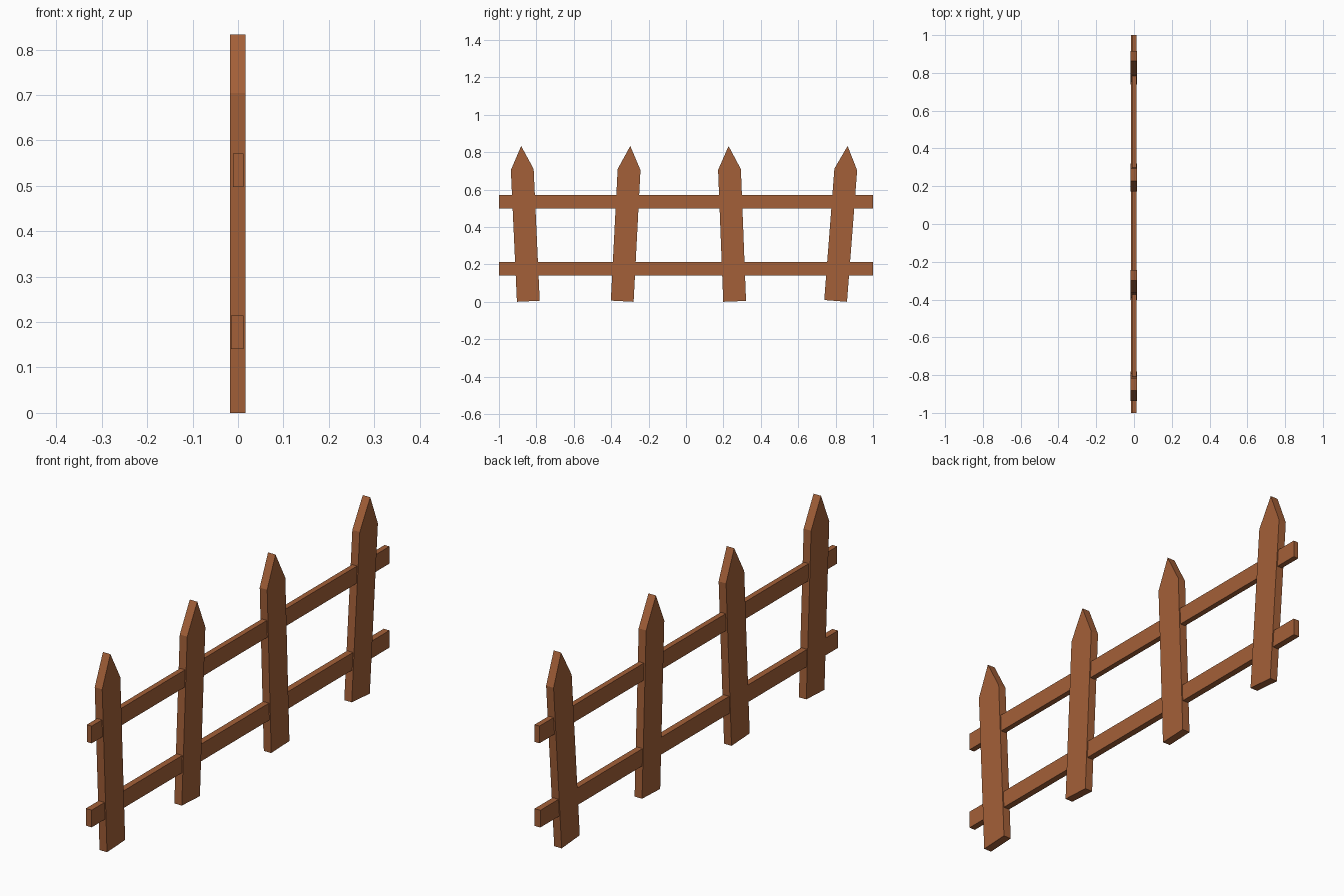
import bpy, bmesh, math
from mathutils import Matrix

if "Cube" in bpy.data.objects:
    bpy.data.objects.remove(bpy.data.objects["Cube"])

wood = bpy.data.materials.new("warm brown wood")
wood.diffuse_color = (0.37, 0.117, 0.04, 1)
wood.use_nodes = True
wood.node_tree.nodes["Principled BSDF"].inputs["Base Color"].default_value = wood.diffuse_color


def plank(name, profile, x0, x1):
    """Extrude a (y, z) profile from x0 to x1."""
    bm = bmesh.new()
    face = bm.faces.new([bm.verts.new((x0, y, z)) for y, z in profile])
    ext = bmesh.ops.extrude_face_region(bm, geom=[face])
    verts = [v for v in ext["geom"] if isinstance(v, bmesh.types.BMVert)]
    bmesh.ops.translate(bm, verts=verts, vec=(x1 - x0, 0, 0))
    bmesh.ops.recalc_face_normals(bm, faces=bm.faces)
    mesh = bpy.data.meshes.new(name)
    bm.to_mesh(mesh)
    bm.free()
    mesh.materials.append(wood)
    obj = bpy.data.objects.new(name, mesh)
    bpy.context.collection.objects.link(obj)
    return obj


# Pointed pickets: foot position along the fence and lean (positive leans to +y)
W, SHOULDER, TIP = 0.061, 0.705, 0.831
picket_profile = [(-W, 0), (W, 0), (W, SHOULDER), (0, TIP), (-W, SHOULDER)]
for i, (y, lean) in enumerate([(-0.843, -0.046), (-0.341, 0.052),
                               (0.26, -0.039), (0.80, 0.077)]):
    picket = plank(f"picket_{i + 1}", picket_profile, -0.018, 0.017)
    lift = W * math.sin(abs(lean))
    picket.data.transform(Matrix.Translation((0, y, lift)) @ Matrix.Rotation(-lean, 4, 'X'))

# Horizontal rails running through the pickets
for name, x0, x1, z0, z1 in [("lower_rail", -0.015, 0.012, 0.141, 0.214),
                             ("upper_rail", -0.011, 0.012, 0.498, 0.571)]:
    plank(name, [(-1, z0), (1, z0), (1, z1), (-1, z1)], x0, x1)
